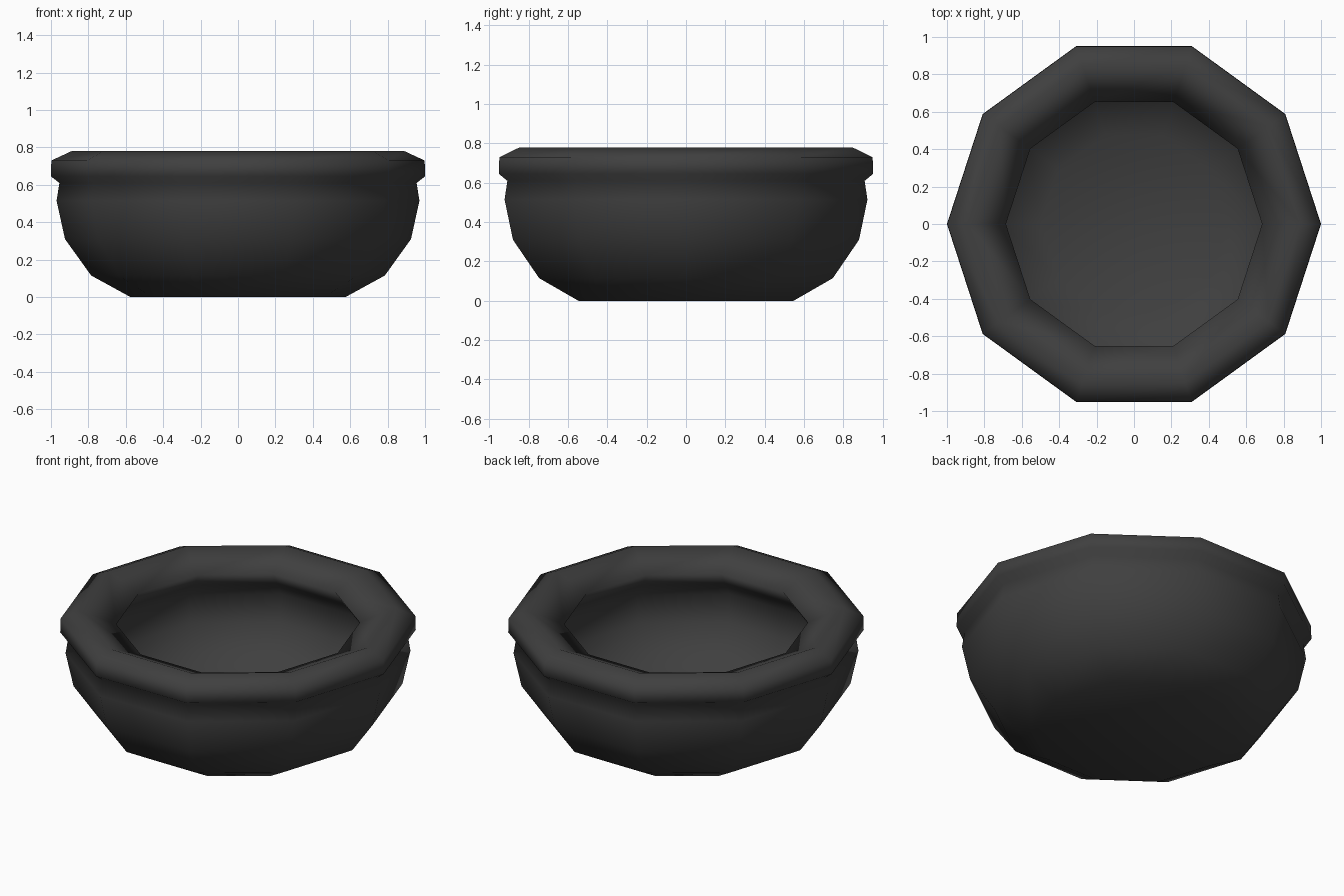
import bpy, bmesh, math

if "Cube" in bpy.data.objects:
    bpy.data.objects.remove(bpy.data.objects["Cube"])

SIDES = 10

# Cross-section (radius, height): outer wall, rolled rim, inner wall
outer_wall = [(0.575, 0), (0.785, 0.115), (0.925, 0.31), (0.97, 0.515), (0.955, 0.61)]
rim = [(1.0, 0.645), (0.998, 0.73), (0.89, 0.78), (0.685, 0.692)]
inner_wall = [(0.75, 0.60), (0.84, 0.50), (0.82, 0.33), (0.70, 0.17), (0.50, 0.07)]


def lathe(name, profile, sides):
    """Spin a profile around z and cap both ends."""
    bm = bmesh.new()
    rings = []
    for r, z in profile:
        angles = [2 * math.pi * i / sides for i in range(sides)]
        rings.append([bm.verts.new((r * math.cos(a), r * math.sin(a), z)) for a in angles])
    for low, high in zip(rings, rings[1:]):
        for i in range(sides):
            j = (i + 1) % sides
            bm.faces.new((low[i], low[j], high[j], high[i]))
    bm.faces.new(rings[0][::-1])
    bm.faces.new(rings[-1])
    bmesh.ops.recalc_face_normals(bm, faces=bm.faces)
    for f in bm.faces:
        f.smooth = True
    mesh = bpy.data.meshes.new(name)
    bm.to_mesh(mesh)
    bm.free()
    obj = bpy.data.objects.new(name, mesh)
    bpy.context.collection.objects.link(obj)
    return obj


# Bowl: one smooth-shaded ten-sided shell
bowl = lathe("bowl", outer_wall + rim + inner_wall, SIDES)

# Dark glaze
glaze = bpy.data.materials.new("dark_glaze")
glaze.diffuse_color = (0.05, 0.05, 0.05, 1)
glaze.use_nodes = True
glaze.node_tree.nodes["Principled BSDF"].inputs["Base Color"].default_value = glaze.diffuse_color
bowl.data.materials.append(glaze)
